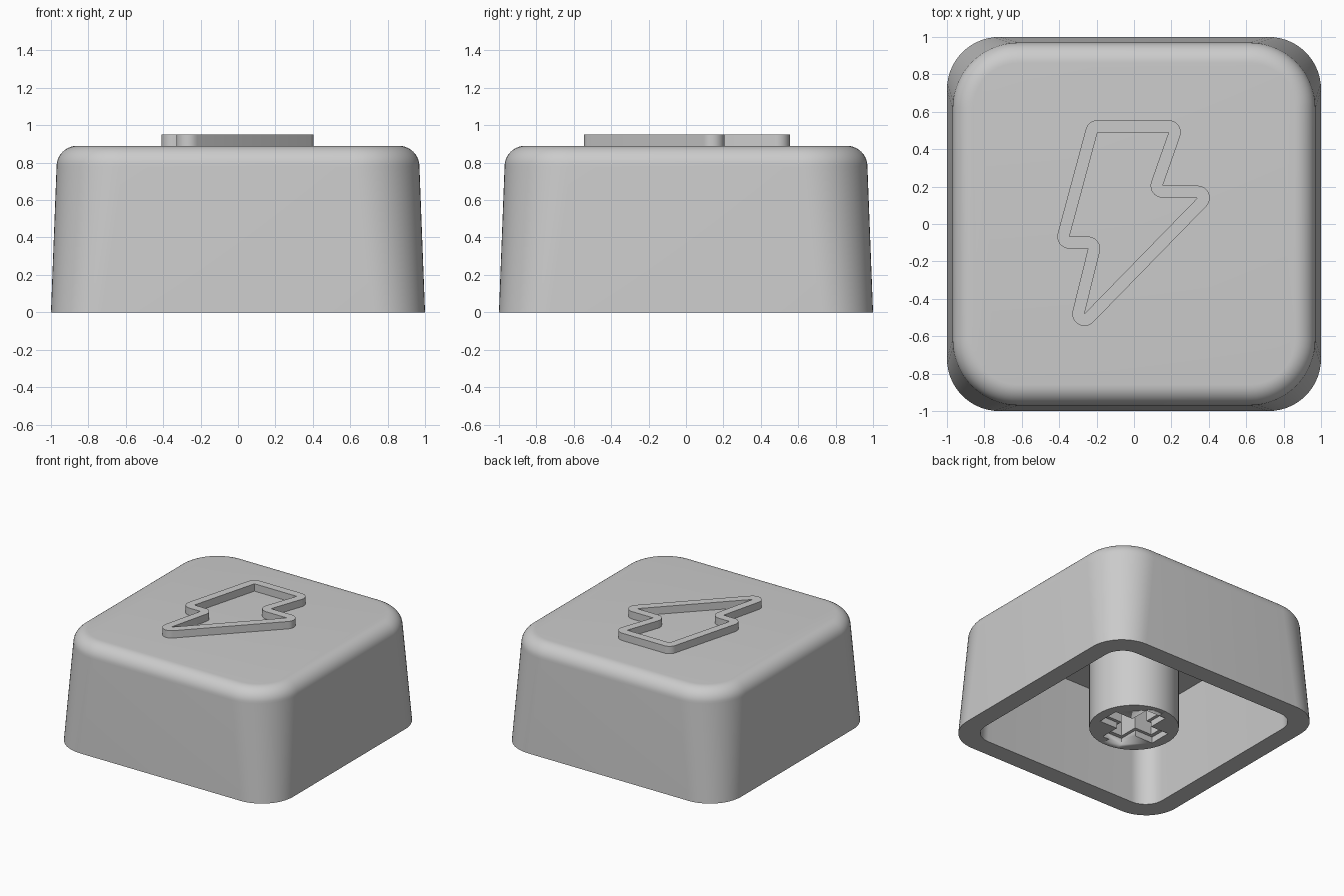
import bpy, bmesh
from math import sin, cos, pi, atan2
from mathutils import Vector

cube = bpy.data.objects.get("Cube")
if cube:
    bpy.data.objects.remove(cube, do_unlink=True)

grey = bpy.data.materials.new("plain_grey")
grey.use_nodes = True
colour = (0.6, 0.6, 0.6, 1)
grey.diffuse_color = colour
grey.node_tree.nodes["Principled BSDF"].inputs["Base Color"].default_value = colour


def finish(name, bm, angle=0.6):
    """Turn a bmesh into a clean, shaded object."""
    bmesh.ops.remove_doubles(bm, verts=bm.verts, dist=1e-5)
    bmesh.ops.recalc_face_normals(bm, faces=bm.faces)
    mesh = bpy.data.meshes.new(name)
    bm.to_mesh(mesh)
    bm.free()
    mesh.materials.append(grey)
    obj = bpy.data.objects.new(name, mesh)
    bpy.context.collection.objects.link(obj)
    bpy.ops.object.select_all(action="DESELECT")
    obj.select_set(True)
    bpy.context.view_layer.objects.active = obj
    bpy.ops.object.shade_smooth_by_angle(angle=angle)
    return obj


def rounded_square(half, radius, z, steps=14):
    points = []
    for corner in range(4):
        mid = pi / 4 + corner * pi / 2
        centre = Vector((cos(mid), sin(mid))) * (half - radius) * 2 ** 0.5
        for i in range(steps + 1):
            a = corner * pi / 2 + i / steps * pi / 2
            points.append((centre.x + radius * cos(a), centre.y + radius * sin(a), z))
    return points


def loft(bm, rings, cap=True):
    loops = [[bm.verts.new(p) for p in ring] for ring in rings]
    n = len(loops[0])
    for low, high in zip(loops, loops[1:]):
        for i in range(n):
            j = (i + 1) % n
            bm.faces.new((low[i], low[j], high[j], high[i]))
    if cap:
        bm.faces.new(loops[0])
        bm.faces.new(loops[-1])


# Hollow cap: ceiling, inner wall, rim, tapered outer wall, rounded top edge
CEILING, TOP, FILLET = 0.79, 0.89, 0.11
rings = [rounded_square(0.82, 0.16, CEILING),
         rounded_square(0.85, 0.16, 0),
         rounded_square(1, 0.28, 0)]
for i in range(11):
    a = i / 10 * pi / 2
    inset = FILLET * (1 - cos(a))
    rings.append(rounded_square(0.97 - inset, 0.35 - inset, TOP - FILLET + FILLET * sin(a)))
bm = bmesh.new()
loft(bm, rings)
finish("cap_shell", bm)


# Stem with a stepped cross-shaped socket
def cross(length, width, z):
    points = []
    for q in range(4):
        c, s = cos(q * pi / 2), sin(q * pi / 2)
        for x, y in ((length, -width), (length, width), (width, width)):
            points.append((x * c - y * s, x * s + y * c, z))
    return points


bm = bmesh.new()
circle = [(0.33 * cos(i * pi / 32), 0.33 * sin(i * pi / 32)) for i in range(64)]
loft(bm, [[(x, y, z) for x, y in circle] for z in (0, CEILING + 0.02)])
stem = finish("stem", bm)

bm = bmesh.new()
loft(bm, [cross(0.25, 0.09, -0.1), cross(0.25, 0.09, 0.05),
          cross(0.22, 0.065, 0.05), cross(0.22, 0.065, 0.5)])
cutter = finish("socket_cutter", bm)
cutter.hide_render = True
cut = stem.modifiers.new("socket", "BOOLEAN")
cut.object = cutter
cut.operation = "DIFFERENCE"
cut.solver = "EXACT"
bpy.context.view_layer.objects.active = stem
bpy.ops.object.modifier_apply(modifier=cut.name)
bpy.data.objects.remove(cutter, do_unlink=True)

# Raised lightning bolt outline: sharp inner corners, round outer corners
WIDTH = 0.065
bolt = [Vector(p) for p in ((-0.195, 0.49), (-0.345, -0.067), (-0.163, -0.067),
                            (-0.265, -0.48), (0.34, 0.14), (0.062, 0.14), (0.185, 0.49))]


def outward(a, b):
    d = (b - a).normalized()
    return Vector((d.y, -d.x))


inner, outer = [], []
for i, p in enumerate(bolt):
    n0 = outward(bolt[i - 1], p)
    n1 = outward(p, bolt[(i + 1) % len(bolt)])
    turn = atan2(n0.x * n1.y - n0.y * n1.x, n0.dot(n1))
    miter = p + (n0 + n1) * WIDTH / (1 + n0.dot(n1))
    for k in range(11):
        a = turn * k / 10
        arm = WIDTH * Vector((n0.x * cos(a) - n0.y * sin(a), n0.x * sin(a) + n0.y * cos(a)))
        inner.append(p if turn > 0 else miter - arm)
        outer.append(p + arm if turn > 0 else miter)

bm = bmesh.new()
low, high = TOP - 0.01, TOP + 0.06
section = [(inner, low), (inner, high), (outer, high), (outer, low), (inner, low)]
loft(bm, [[(p.x, p.y, z) for p in path] for path, z in section], cap=False)
finish("bolt_outline", bm)
